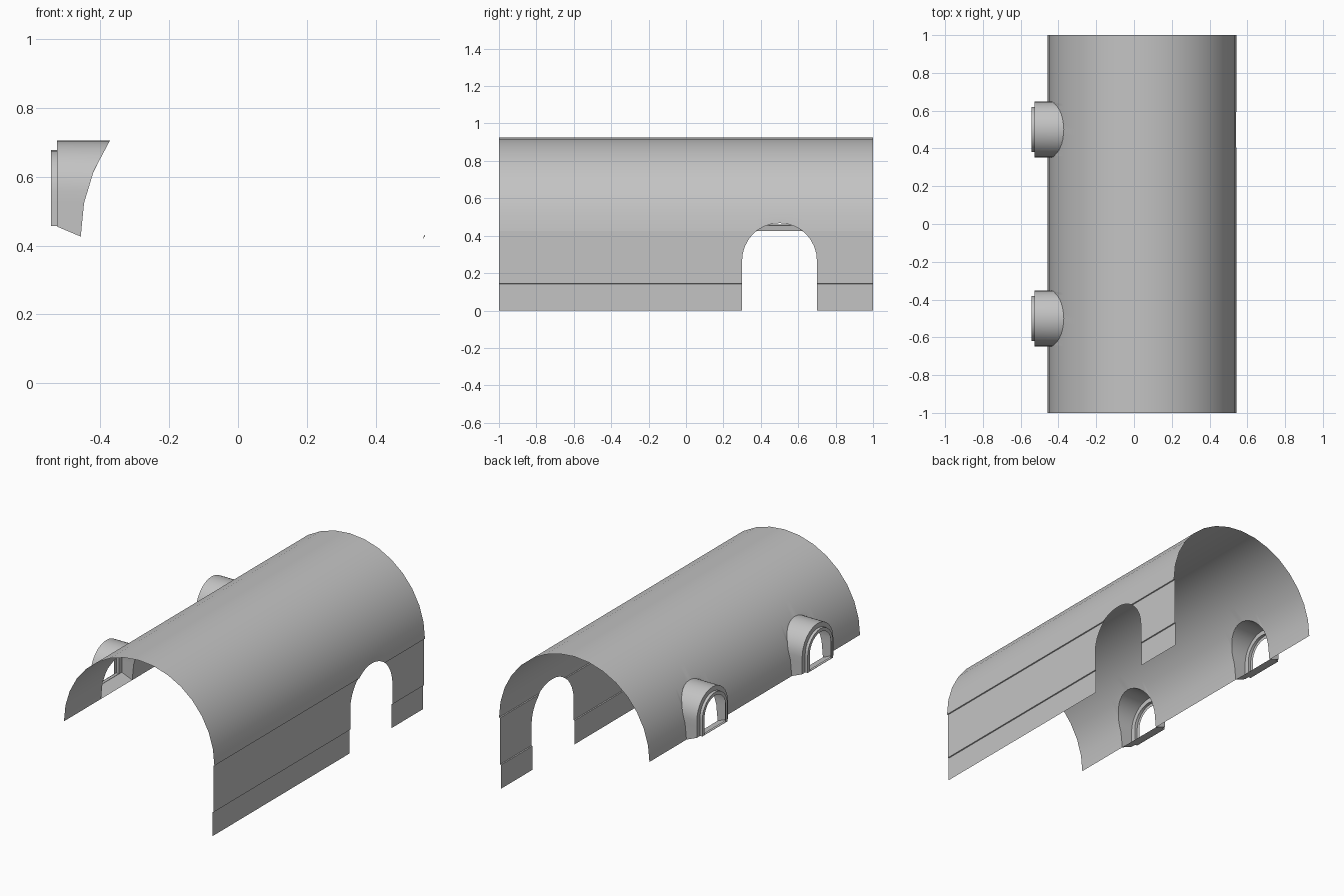
import bpy, bmesh, math

cube = bpy.data.objects.get("Cube")
if cube:
    bpy.data.objects.remove(cube)

grey = bpy.data.materials.new("plain grey")
grey.use_nodes = True
grey.diffuse_color = (0.55, 0.55, 0.55, 1)
grey.node_tree.nodes["Principled BSDF"].inputs["Base Color"].default_value = (0.55, 0.55, 0.55, 1)

# Main dimensions
CX, SPRING, R = 0.043, 0.426, 0.5
SEGS = 16
WIN_R, WIN_Z = 0.148, 0.557
DOOR = (0.5, 0.2, 0.267)                       # centre y, radius, spring height
WINDOWS = [(y, WIN_R, WIN_Z) for y in (-0.5, 0.5)]
ARC = [math.pi * i / 16 for i in range(17)]


def finish(name, bm):
    bmesh.ops.remove_doubles(bm, verts=bm.verts, dist=0.0002)
    mesh = bpy.data.meshes.new(name)
    bm.to_mesh(mesh)
    bm.free()
    mesh.materials.append(grey)
    obj = bpy.data.objects.new(name, mesh)
    bpy.context.collection.objects.link(obj)
    bpy.ops.object.select_all(action='DESELECT')
    obj.select_set(True)
    bpy.context.view_layer.objects.active = obj
    bpy.ops.object.shade_smooth_by_angle(angle=math.radians(35))


def add_face(bm, points):
    """Add a face, leaving out repeated corners."""
    unique = []
    for p in points:
        if all(math.dist(p, q) > 0.0003 for q in unique):
            unique.append(p)
    if len(unique) > 2:
        bm.faces.new([bm.verts.new(p) for p in unique])


def point_at(path, h):
    """Point of a rising profile at height h."""
    for (x0, z0), (x1, z1) in zip(path, path[1:]):
        if z0 < h <= z1:
            t = (h - z0) / (z1 - z0)
            return (x0 + t * (x1 - x0), h)
    return path[0]


def clip(path, h):
    return [p if p[1] >= h else point_at(path, h) for p in path]


def arch_height(y, mid, openings):
    for centre, r, spring in openings:
        if abs(mid - centre) < r:
            return spring + math.sqrt(max(0, r * r - (y - centre) ** 2))
    return 0


# Half profiles, each rising from its foot to the crown
quarter = [math.pi / SEGS * i for i in range(SEGS // 2 + 1)]
vault = [(R * math.cos(a), SPRING + R * math.sin(a)) for a in quarter]
right_half = [(CX + x, z) for x, z in vault]
left_half = [(CX - x, z) for x, z in vault]
wall = [(0.531, 0), (0.531, 0.143), (0.537, 0.145), (0.537, 0.424)]
door_half = wall + right_half

# Vaulted shell with the doorway and window openings left out
stations = {-1.0, 1.0}
for centre, r, _ in WINDOWS + [DOOR]:
    stations.update(round(centre + r * math.cos(a), 4) for a in ARC)
stations = sorted(stations)
bm = bmesh.new()
for path, openings, flip in ((door_half, [DOOR], False), (left_half, WINDOWS, True)):
    for y0, y1 in zip(stations, stations[1:]):
        mid = (y0 + y1) / 2
        a = [(x, y0, z) for x, z in clip(path, arch_height(y0, mid, openings))]
        b = [(x, y1, z) for x, z in clip(path, arch_height(y1, mid, openings))]
        for j in range(len(path) - 1):
            quad = [a[j], b[j], b[j + 1], a[j + 1]]
            add_face(bm, quad[::-1] if flip else quad)
finish("vault_shell", bm)


def window_ring(x, r, bottom, yc):
    """Arched outline; x None lays it on the vault."""
    side = [bottom, SPRING + R * math.sin(math.pi / SEGS)]
    outline = [(-r, z) for z in side]
    outline += [(-r * math.cos(a), WIN_Z + r * math.sin(a)) for a in ARC]
    outline += [(r, z) for z in reversed(side)]
    return [(point_at(left_half, z)[0] if x is None else x, yc + y, z) for y, z in outline]


# Projecting arched windows: hood, stepped frame and open reveal
for label, (yc, _, _) in zip(("front", "back"), WINDOWS):
    rings = [window_ring(None, WIN_R, SPRING, yc),
             window_ring(-0.526, WIN_R, 0.455, yc),
             window_ring(-0.526, 0.12, 0.457, yc),
             window_ring(-0.543, 0.12, 0.457, yc),
             window_ring(-0.543, 0.1, 0.459, yc)]
    bm = bmesh.new()
    for a, b in zip(rings, rings[1:]):
        for k in range(len(a)):
            n = (k + 1) % len(a)
            add_face(bm, [a[k], a[n], b[n], b[k]])
    finish(label + "_window_hood", bm)
